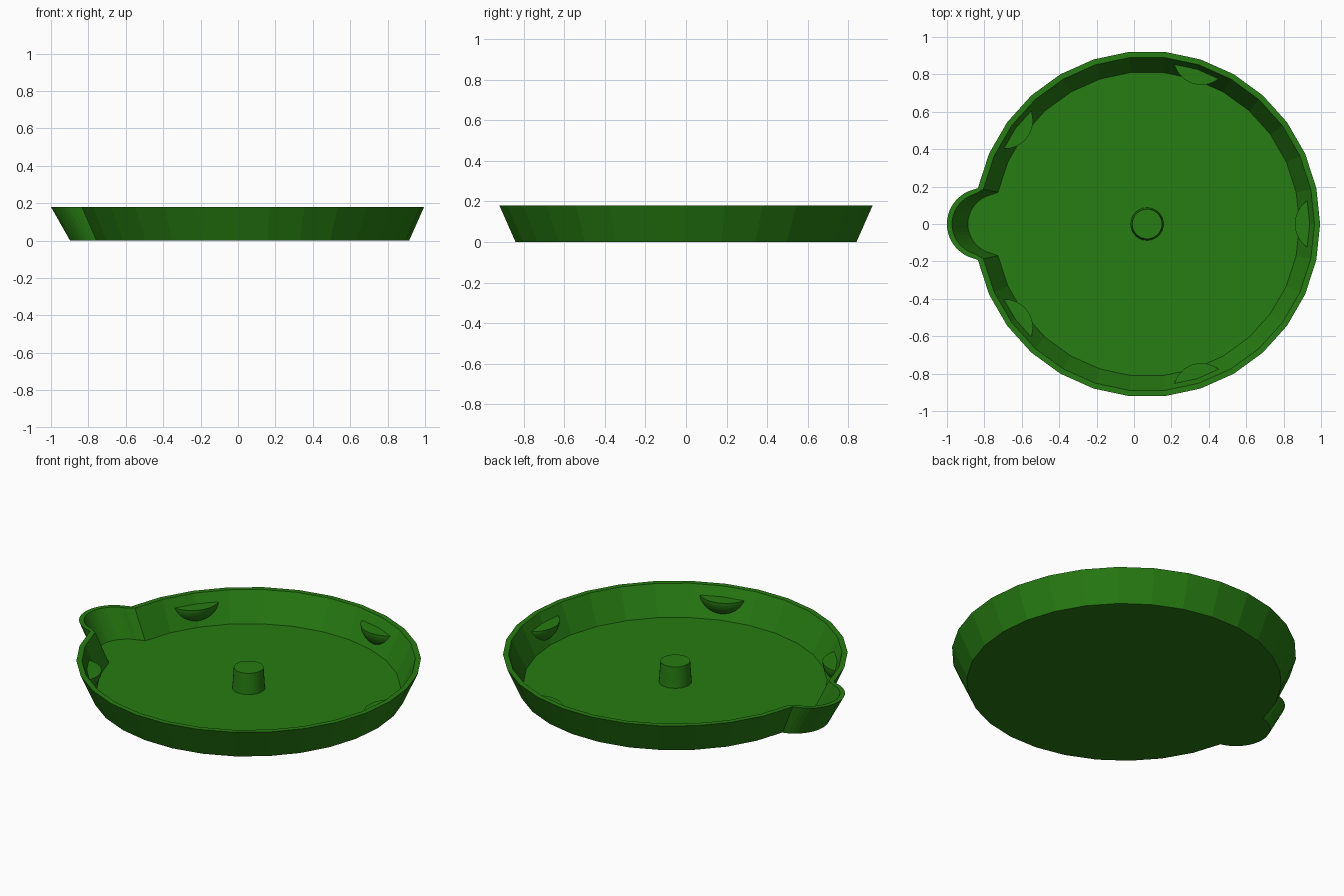
import bpy, bmesh
from math import cos, sin, radians
from mathutils import Matrix, Vector

if "Cube" in bpy.data.objects:
    bpy.data.objects.remove(bpy.data.objects["Cube"])

CX = 0.07      # dish centre in x
FLOOR = 0.014  # floor height
TOP = 0.18     # rim height

green = bpy.data.materials.new("green")
green.diffuse_color = (0.02, 0.2, 0.006, 1)
green.use_nodes = True
green.node_tree.nodes["Principled BSDF"].inputs["Base Color"].default_value = green.diffuse_color


def finish(name, bm, smooth=False):
    bmesh.ops.recalc_face_normals(bm, faces=bm.faces)
    me = bpy.data.meshes.new(name)
    bm.to_mesh(me)
    bm.free()
    me.materials.append(green)
    if smooth:
        for p in me.polygons:
            p.use_smooth = len(p.vertices) == 4
    ob = bpy.data.objects.new(name, me)
    bpy.context.collection.objects.link(ob)
    return ob


def outline(bm, z, radius, spout_x, spout_r):
    """30-sided circle whose left vertex is replaced by a round spout."""
    pts = [(CX + radius * cos(radians(a)), radius * sin(radians(a)))
           for a in range(-168, 169, 12)]
    n = 20
    pts += [(spout_x + spout_r * cos(radians(105 + 150 * i / n)),
             spout_r * sin(radians(105 + 150 * i / n))) for i in range(n + 1)]
    return [bm.verts.new((x, y, z)) for x, y in pts]


# Dish shell with spout: outer bottom, outer rim, inner rim, floor
bm = bmesh.new()
rings = [outline(bm, 0, 0.845, -0.715, 0.183),
         outline(bm, TOP, 0.925, -0.81, 0.19),
         outline(bm, TOP, 0.895, -0.808, 0.165),
         outline(bm, FLOOR, 0.815, -0.728, 0.16)]
for a, b in zip(rings, rings[1:]):
    for i in range(len(a)):
        j = (i + 1) % len(a)
        bm.faces.new((a[i], a[j], b[j], b[i]))
bm.faces.new(rings[0])
bm.faces.new(rings[-1])
finish("dish", bm)

# Centre peg
bm = bmesh.new()
bmesh.ops.create_cone(bm, cap_ends=True, segments=32, radius1=0.088,
                      radius2=0.08, depth=0.125,
                      matrix=Matrix.Translation((CX, 0, FLOOR + 0.06)))
finish("centre_peg", bm, smooth=True)

# Five flat-topped ledges: lower half spheres trimmed inside the wall
LEDGE_Z = 0.127
for k in range(5):
    bm = bmesh.new()
    bmesh.ops.create_uvsphere(
        bm, u_segments=48, v_segments=24, radius=0.15,
        matrix=Matrix.Translation((0.94, 0, LEDGE_Z)) @ Matrix.Diagonal((1, 1, 0.82, 1)))
    for co, no in (((0, 0, LEDGE_Z), (0, 0, 1)),
                   ((0.88, 0, LEDGE_Z), (1, 0, -0.48))):
        cut = bmesh.ops.bisect_plane(
            bm, geom=bm.verts[:] + bm.edges[:] + bm.faces[:],
            plane_co=Vector(co), plane_no=Vector(no), clear_outer=True)
        bmesh.ops.holes_fill(bm, edges=[e for e in bm.edges if e.is_boundary])
    bm.transform(Matrix.Translation((CX, 0, 0)) @ Matrix.Rotation(radians(72 * k), 4, 'Z'))
    finish(f"ledge_{k + 1}", bm)
